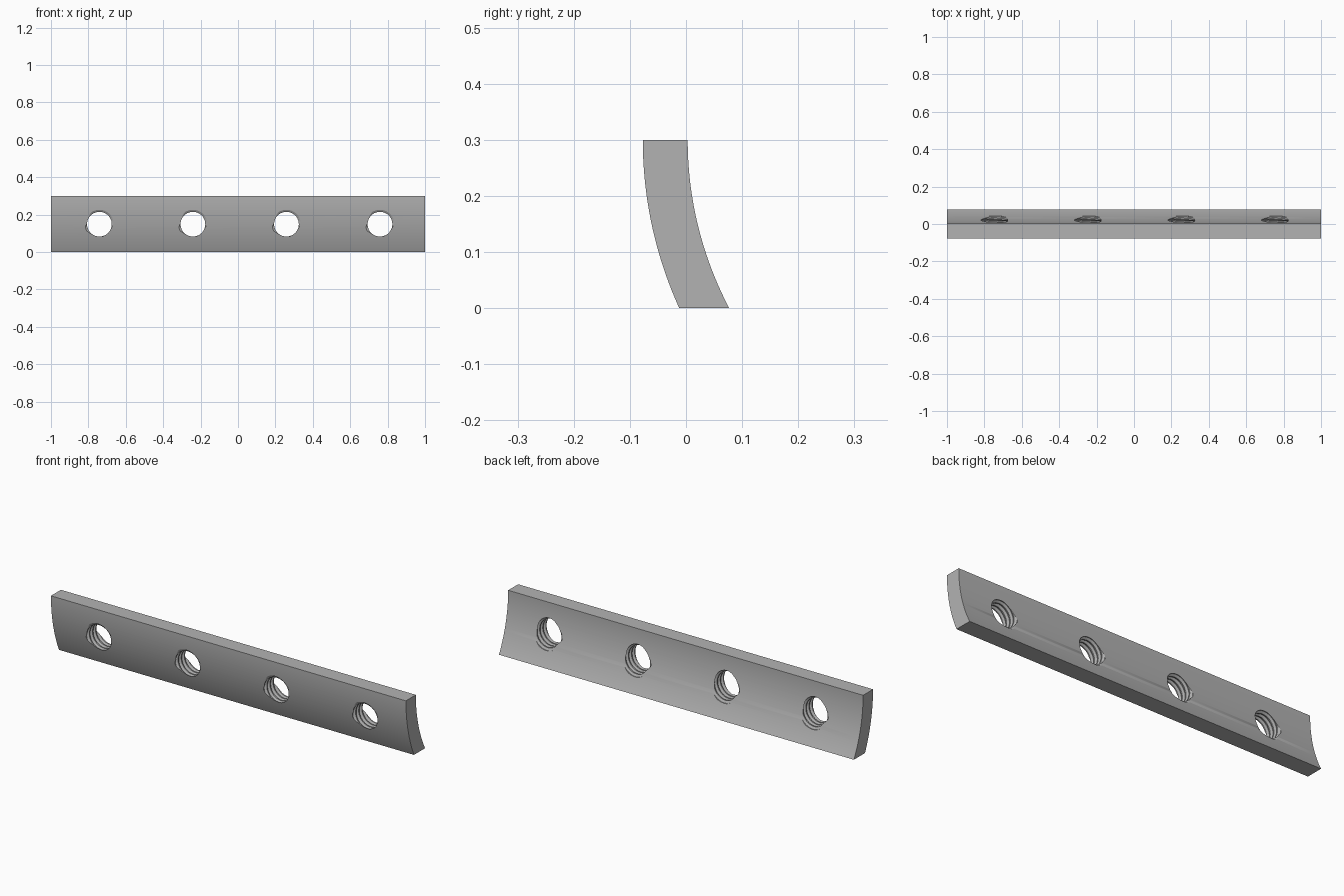
import bpy, bmesh, math

if "Cube" in bpy.data.objects:
    bpy.data.objects.remove(bpy.data.objects["Cube"])

# Single plain grey
grey = bpy.data.materials.new("plain grey")
grey.diffuse_color = (0.45, 0.45, 0.45, 1)
grey.use_nodes = True
grey.node_tree.nodes["Principled BSDF"].inputs["Base Color"].default_value = grey.diffuse_color


def make_object(name, bm):
    bmesh.ops.recalc_face_normals(bm, faces=bm.faces[:])
    mesh = bpy.data.meshes.new(name)
    bm.to_mesh(mesh)
    bm.free()
    mesh.materials.append(grey)
    obj = bpy.data.objects.new(name, mesh)
    bpy.context.collection.objects.link(obj)
    return obj


# Curved bar: two concentric arcs, extruded along x
CY, R_OUT, R_IN, H, N = 0.648, 0.725, 0.645, 0.3, 28
zs = [H * i / N for i in range(N + 1)]


def arc(r):
    return [(CY - math.sqrt(r * r - (H - z) ** 2), z) for z in zs]


profile = arc(R_OUT) + arc(R_IN)[::-1]
bm = bmesh.new()
left = [bm.verts.new((-1, y, z)) for y, z in profile]
right = [bm.verts.new((1, y, z)) for y, z in profile]
bm.faces.new(left)
bm.faces.new(right[::-1])
for i in range(len(left)):
    j = (i + 1) % len(left)
    bm.faces.new((left[i], left[j], right[j], right[i]))
bar = make_object("curved_bar", bm)

# Screw-shaped cutter for the threaded holes
PITCH, TURNS, SEGS = 0.025, 10, 64
THREAD = [(0.0, 0.066), (0.25, 0.066), (0.5, 0.077), (0.72, 0.077)]
P = len(THREAD)


def thread_cutter(cx, cz):
    bm = bmesh.new()
    rows = TURNS * P
    grid = []
    for n in range(rows + P):
        frac, r = THREAD[n % P]
        row = []
        for j in range(SEGS if n < rows else 1):
            a = math.tau * j / SEGS
            y = (n // P + frac + j / SEGS - (TURNS + 1) / 2) * PITCH
            row.append(bm.verts.new((cx + r * math.sin(a), y, cz + r * math.cos(a))))
        grid.append(row)

    def vert(n, j):
        return grid[n][j] if j < SEGS else grid[n + P][0]

    for n in range(rows - 1):
        for j in range(SEGS):
            bm.faces.new((vert(n, j), vert(n, j + 1), vert(n + 1, j + 1), vert(n + 1, j)))
    # drop the unused tail, then close both ends with a fan
    bmesh.ops.delete(bm, geom=[v for v in bm.verts if not v.link_faces], context='VERTS')
    rim = [e for e in bm.edges if e.is_boundary]
    tips = {s: bm.verts.new((cx, s * 0.18, cz)) for s in (-1, 1)}
    for e in rim:
        s = 1 if e.verts[0].co.y > 0 else -1
        bm.faces.new((e.verts[0], e.verts[1], tips[s]))
    cutter = make_object("hole_cutter", bm)
    cutter.hide_render = True
    return cutter


# Row of four threaded holes
bpy.context.view_layer.objects.active = bar
for k in range(4):
    cutter = thread_cutter(-0.741 + 0.5 * k, 0.149)
    mod = bar.modifiers.new("threaded_hole", 'BOOLEAN')
    mod.operation = 'DIFFERENCE'
    mod.solver = 'EXACT'
    mod.object = cutter
    bpy.ops.object.modifier_apply(modifier=mod.name)
    bpy.data.objects.remove(cutter, do_unlink=True)

# Smooth curved faces, crisp edges
bpy.ops.object.select_all(action='DESELECT')
bar.select_set(True)
bpy.context.view_layer.objects.active = bar
bpy.ops.object.shade_smooth_by_angle(angle=math.radians(25))
